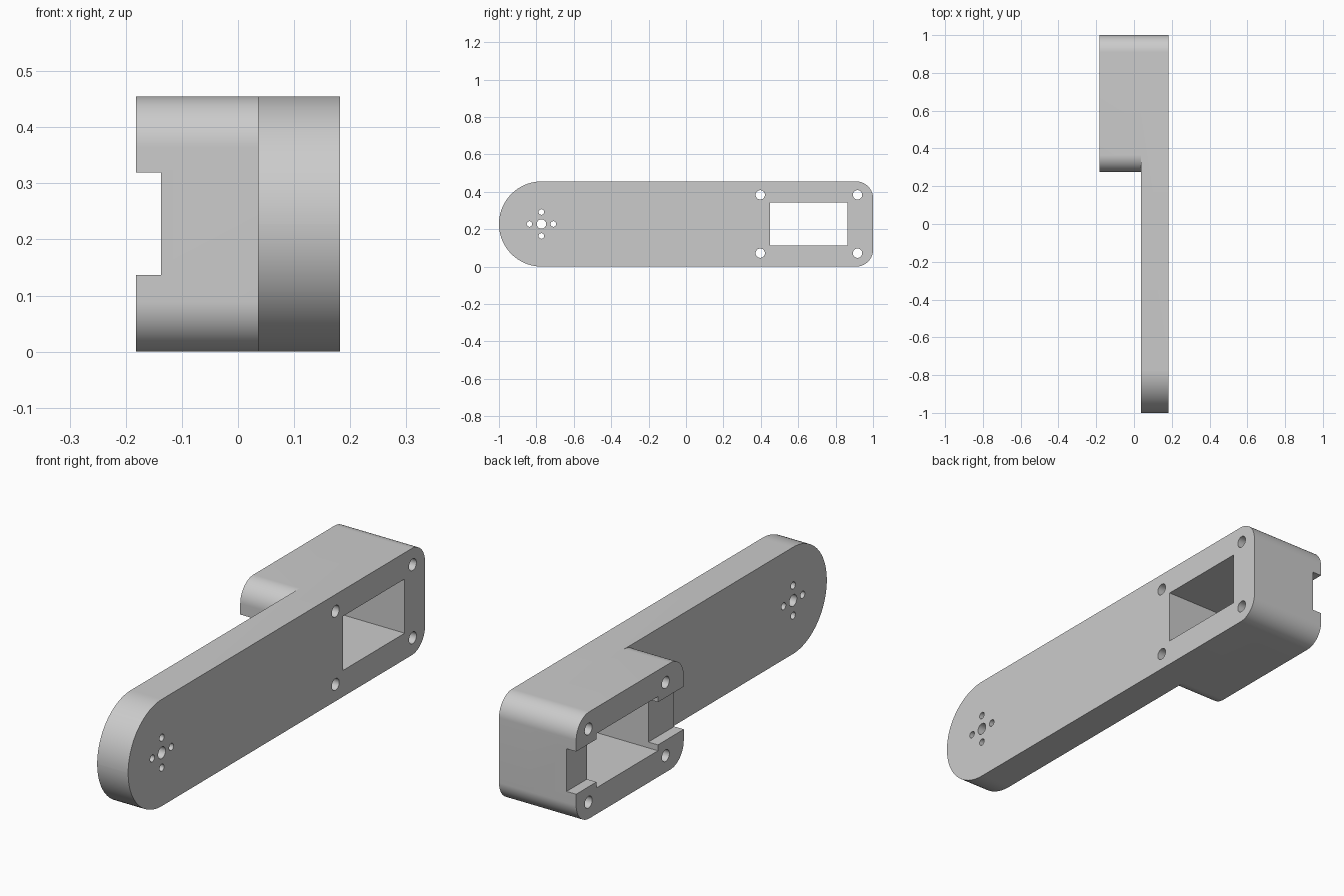
import bpy, bmesh
from math import sin, cos, pi, radians

cube = bpy.data.objects.get("Cube")
if cube:
    bpy.data.objects.remove(cube)

H = 0.455            # overall height
MID = H / 2
X0, X1 = -0.182, 0.182
XP = 0.036           # inner face of the long arm
R = 0.09             # corner radius

grey = bpy.data.materials.new("plain_grey")
grey.use_nodes = True
colour = (0.6, 0.6, 0.6, 1)
grey.diffuse_color = colour
grey.node_tree.nodes["Principled BSDF"].inputs["Base Color"].default_value = colour


def rounded(y0, y1, z0, z1, r_front, r_back, steps):
    """Rounded rectangle in the yz plane with a radius for each end."""
    pts = []
    corners = [(y1, z1, -1, -1, r_back, 0), (y0, z1, 1, -1, r_front, 1),
               (y0, z0, 1, 1, r_front, 2), (y1, z0, -1, 1, r_back, 3)]
    for y, z, sy, sz, r, quarter in corners:
        n = steps if r else 0
        for i in range(n + 1):
            a = (quarter + (i / n if n else 0)) * pi / 2
            p = (y + sy * r + r * cos(a), z + sz * r + r * sin(a))
            if not pts or abs(p[0] - pts[-1][0]) + abs(p[1] - pts[-1][1]) > 1e-5:
                pts.append(p)
    return pts


def circle(y, z, r, n=32):
    return [(y + r * cos(2 * pi * i / n), z + r * sin(2 * pi * i / n)) for i in range(n)]


def extrude(name, profiles, x0, x1):
    """Extrude closed yz profiles along x into one object."""
    bm = bmesh.new()
    for pts in profiles:
        face = bm.faces.new([bm.verts.new((x0, y, z)) for y, z in pts])
        out = bmesh.ops.extrude_face_region(bm, geom=[face])
        verts = [v for v in out["geom"] if isinstance(v, bmesh.types.BMVert)]
        bmesh.ops.translate(bm, verts=verts, vec=(x1 - x0, 0, 0))
    bmesh.ops.recalc_face_normals(bm, faces=bm.faces)
    mesh = bpy.data.meshes.new(name)
    bm.to_mesh(mesh)
    bm.free()
    mesh.materials.append(grey)
    obj = bpy.data.objects.new(name, mesh)
    bpy.context.collection.objects.link(obj)
    return obj


def boolean(target, tool, operation):
    mod = target.modifiers.new(tool.name, "BOOLEAN")
    mod.operation, mod.solver, mod.object = operation, "EXACT", tool
    bpy.context.view_layer.objects.active = target
    bpy.ops.object.modifier_apply(modifier=mod.name)
    bpy.data.objects.remove(tool)


# Long arm with a round front end, and the servo block behind it
arm = extrude("servo_arm", [rounded(-1, 1, 0, H, MID - 1e-4, R, 24)], XP, X1)
block = extrude("servo_block", [rounded(0.275, 1, 0, H, R, R, 24)], X0, XP)
boolean(arm, block, "UNION")

# Servo pocket, screw holes and horn holes, all cut right through
pocket = rounded(0.449, 0.863, 0.112, 0.343, 0, 0, 0)
boolean(arm, extrude("pocket_cutter", [pocket], X0 - 0.1, X1 + 0.1), "DIFFERENCE")

holes = [circle(y, MID + dz, 0.025) for y in (0.397, 0.917) for dz in (-0.156, 0.156)]
holes.append(circle(-0.773, MID, 0.025))
holes += [circle(-0.773 + dy, MID + dz, 0.015)
          for dy, dz in ((0.064, 0), (-0.064, 0), (0, 0.064), (0, -0.064))]
boolean(arm, extrude("hole_cutter", holes, X0 - 0.1, X1 + 0.1), "DIFFERENCE")

# Shallow cable channel along the outer face of the block
channel = rounded(0.2, 1.1, 0.137, 0.319, 0, 0, 0)
boolean(arm, extrude("channel_cutter", [channel], X0 - 0.1, -0.137), "DIFFERENCE")

bpy.ops.object.select_all(action="DESELECT")
arm.select_set(True)
bpy.context.view_layer.objects.active = arm
bpy.ops.object.shade_smooth_by_angle(angle=radians(30))
